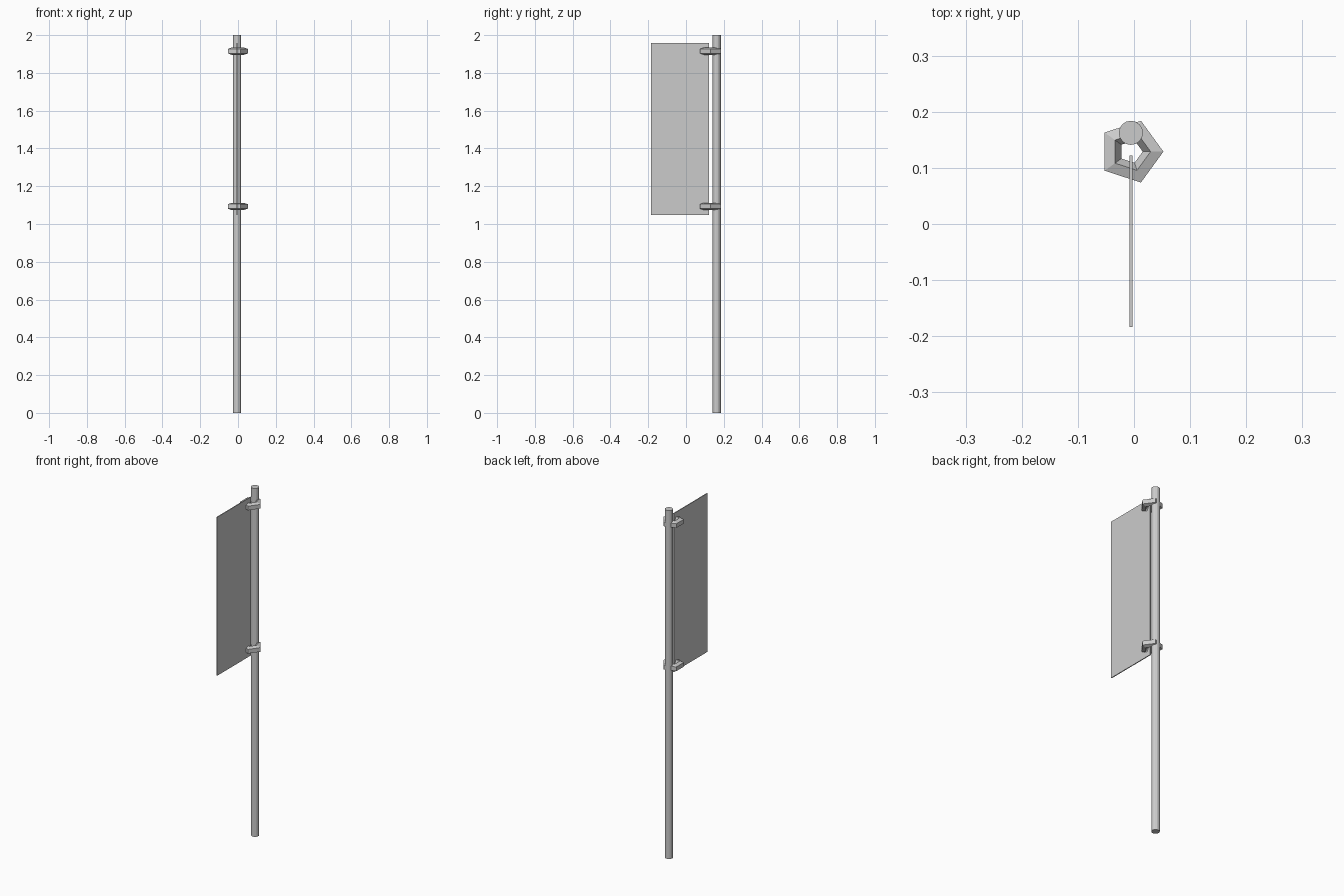
import bpy, bmesh, math

if "Cube" in bpy.data.objects:
    bpy.data.objects.remove(bpy.data.objects["Cube"])

CX = -0.0055            # shared x of pole, rings and banner
POLE_Y, RING_Y = 0.1625, 0.129


def new_object(name, bm):
    bmesh.ops.recalc_face_normals(bm, faces=bm.faces)
    mesh = bpy.data.meshes.new(name)
    bm.to_mesh(mesh)
    bm.free()
    obj = bpy.data.objects.new(name, mesh)
    bpy.context.collection.objects.link(obj)
    return obj


def ring(name, z, major=0.0414, minor=0.0204, sides=5, section=5):
    """Faceted ring: pentagonal loop with a pentagonal section, flat side outward."""
    bm = bmesh.new()
    loops = []
    for i in range(sides):
        a = math.tau * i / sides
        loop = []
        for j in range(section):
            b = math.tau * (j + 0.5) / section
            r = major + minor * math.cos(b)
            loop.append(bm.verts.new((r * math.cos(a), r * math.sin(a), minor * math.sin(b))))
        loops.append(loop)
    for i in range(sides):
        p, q = loops[i], loops[(i + 1) % sides]
        for j in range(section):
            k = (j + 1) % section
            bm.faces.new((p[j], q[j], q[k], p[k]))
    new_object(name, bm).location = (CX, RING_Y, z)


# Pole
bm = bmesh.new()
bmesh.ops.create_cone(bm, cap_ends=True, segments=16, radius1=0.0215, radius2=0.0215, depth=2)
new_object("pole", bm).location = (CX, POLE_Y, 1)

# Banner panel: thin upright sheet
bm = bmesh.new()
bmesh.ops.create_cube(bm, size=1)
bmesh.ops.scale(bm, vec=(0.005, 0.306, 0.91), verts=bm.verts)
new_object("banner", bm).location = (CX, -0.031, 1.503)

# Rings tying the banner to the pole
for name, z in (("upper_ring", 1.915), ("lower_ring", 1.093)):
    ring(name, z)
